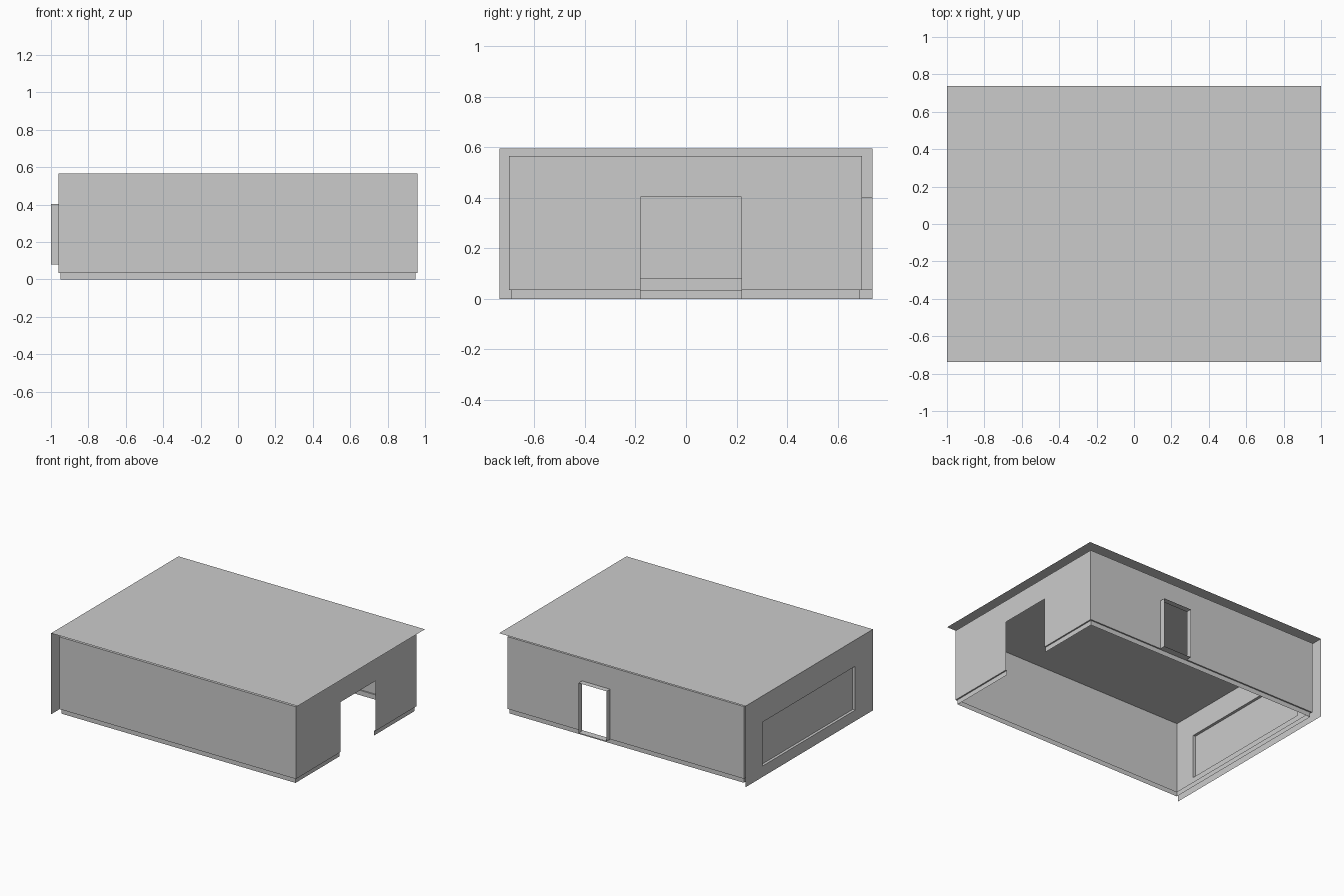
import bpy

if "Cube" in bpy.data.objects:
    bpy.data.objects.remove(bpy.data.objects["Cube"])

# Main dimensions
RX, RY, RZ = 1.0, 0.738, 0.595           # roof and facade
X, Y0, Y1 = 0.96, -0.70, 0.697           # room walls
TOP, BASE, INSET = 0.565, 0.035, 0.01    # ceiling, skirting height and inset
DOOR = (0.127, 0.355, BASE, 0.402)       # back doorway: x0, x1, z0, z1
GATE = (-0.18, 0.22, 0.0, 0.402)         # right opening: y0, y1, z0, z1
WINDOW = (-0.533, 0.543, 0.08, 0.402)    # left window: y0, y1, z0, z1


def point(axis, pos, u, v):
    return {'x': (pos, u, v), 'y': (u, pos, v), 'z': (u, v, pos)}[axis]


def make(name, polys):
    index, faces = {}, []
    for poly in polys:
        faces.append([index.setdefault(tuple(round(c, 4) for c in p), len(index)) for p in poly])
    mesh = bpy.data.meshes.new(name)
    mesh.from_pydata(list(index), [], faces)
    ob = bpy.data.objects.new(name, mesh)
    bpy.context.collection.objects.link(ob)
    return ob


def panel(axis, pos, u0, u1, v0, v1, hole=None):
    """Flat sheet across one axis, split round an optional hole."""
    us, vs = [u0, u1], [v0, v1]
    if hole:
        us += [u for u in hole[:2] if u0 < u < u1]
        vs += [v for v in hole[2:] if v0 < v < v1]
    us, vs = sorted(us), sorted(vs)
    polys = []
    for a, b in zip(us, us[1:]):
        for c, d in zip(vs, vs[1:]):
            if hole and hole[0] < (a + b) / 2 < hole[1] and hole[2] < (c + d) / 2 < hole[3]:
                continue
            polys.append([point(axis, pos, *p) for p in ((a, c), (b, c), (b, d), (a, d))])
    return polys


def sleeve(axis, p0, p1, hole):
    """Reveal: four sides joining a hole at two depths."""
    a, b, c, d = hole
    ring = [(a, c), (b, c), (b, d), (a, d)]
    return [[point(axis, p0, *ring[i]), point(axis, p0, *ring[i - 1]),
             point(axis, p1, *ring[i - 1]), point(axis, p1, *ring[i])] for i in range(4)]


# Roof sheet, ceiling and left facade
make("roof", panel('z', RZ, -RX, RX, -RY, RY))
make("ceiling", panel('z', TOP, -X, X, Y0, Y1))
make("left_facade", panel('x', -RX, -RY, RY, 0, RZ, WINDOW))

# Room walls
make("front_wall", panel('y', Y0, -X, X, BASE, TOP))
make("back_wall", panel('y', Y1, -X, X, BASE, TOP, DOOR))
make("right_wall", panel('x', X, Y0, Y1, BASE, TOP, GATE))
make("left_wall", panel('x', -X, Y0, Y1, BASE, TOP, WINDOW))

# Skirting, set in from the walls, with the ledge above it
sx, s0, s1 = X - INSET, Y0 + INSET, Y1 - INSET
make("front_skirting", panel('y', s0, -sx, sx, 0, BASE) + panel('z', BASE, -X, X, Y0, s0))
make("back_skirting", panel('y', s1, -sx, sx, 0, BASE) + panel('z', BASE, -X, X, s1, Y1))
make("left_skirting", panel('x', -sx, s0, s1, 0, BASE) + panel('z', BASE, -X, -sx, s0, s1))
for name, a, b in (("right_skirting_front", s0, GATE[0]), ("right_skirting_back", GATE[1], s1)):
    make(name, panel('x', sx, a, b, 0, BASE) + panel('z', BASE, sx, X, a, b))

# Doorway reveal, window reveal and recessed pane
make("door_reveal", sleeve('y', Y1, RY, DOOR))
make("window_reveal", sleeve('x', -RX, -X, WINDOW))
make("window_pane", panel('x', -(RX + X) / 2, *WINDOW))
